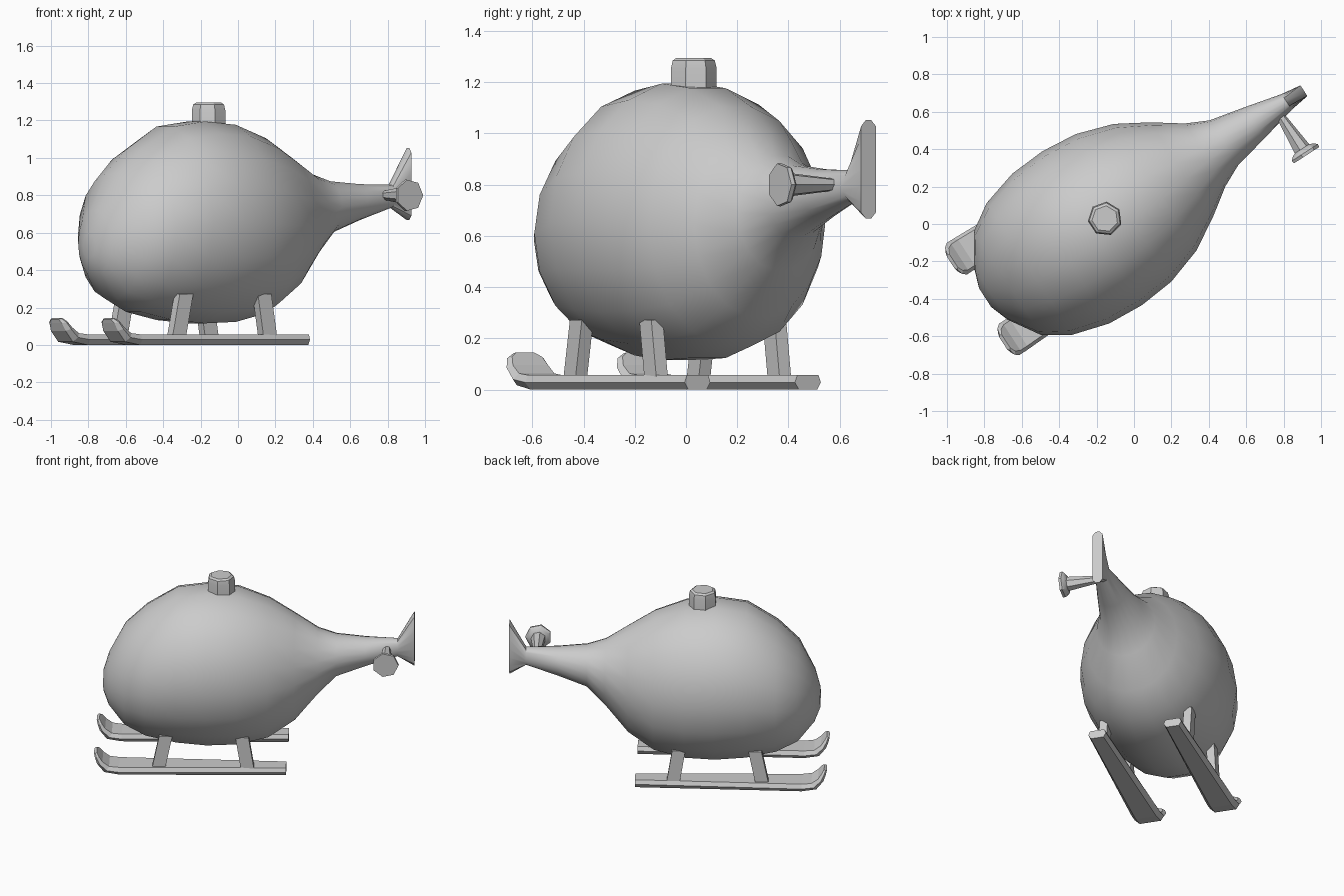
import bpy, bmesh
from math import sin, cos, pi, radians
from mathutils import Matrix, Vector

if "Cube" in bpy.data.objects:
    bpy.data.objects.remove(bpy.data.objects["Cube"])

# Everything is built along a local x axis (nose -x, tail +x), then turned into place
ANGLE = radians(33)
PLACE = Matrix.Rotation(ANGLE, 4, 'Z') @ Matrix.Translation((0, 0.103, 0))


def loft(name, rings, smooth=None):
    """Skin a list of equally long vertex rings and cap both ends."""
    bm = bmesh.new()
    loops = [[bm.verts.new(PLACE @ Vector(p)) for p in r] for r in rings]
    n = len(loops[0])
    for a, b in zip(loops, loops[1:]):
        for i in range(n):
            j = (i + 1) % n
            bm.faces.new((a[i], a[j], b[j], b[i]))
    bm.faces.new(loops[0])
    bm.faces.new(loops[-1])
    bmesh.ops.recalc_face_normals(bm, faces=bm.faces)
    me = bpy.data.meshes.new(name)
    bm.to_mesh(me)
    bm.free()
    ob = bpy.data.objects.new(name, me)
    bpy.context.collection.objects.link(ob)
    if smooth:
        bpy.ops.object.select_all(action='DESELECT')
        ob.select_set(True)
        bpy.context.view_layer.objects.active = ob
        bpy.ops.object.shade_smooth_by_angle(angle=radians(smooth))
    return ob


def lathe(name, origin, axis, profile, sides=7):
    """Turned part: profile holds (distance along axis, radius)."""
    rot = Vector((0, 0, 1)).rotation_difference(Vector(axis)).to_matrix()
    rings = [[Vector(origin) + rot @ Vector((r * cos(2 * pi * i / sides),
                                            r * sin(2 * pi * i / sides), d))
              for i in range(sides)] for d, r in profile]
    return loft(name, rings, 25)


# Fuselage, tail boom and flared tail fin: (x, centre z, half width, half height)
SECTIONS = [(-.882, .53, .06, .07), (-.845, .545, .165, .18), (-.74, .58, .33, .34),
            (-.6, .61, .42, .44), (-.4, .65, .477, .525), (-.2, .655, .49, .548),
            (0, .65, .47, .535), (.2, .637, .405, .475), (.37, .645, .305, .365),
            (.52, .69, .2, .225), (.64, .735, .142, .142), (.83, .763, .1, .098),
            (1.04, .795, .05, .062), (1.15, .86, .034, .195)]
SIDES = 18
rings = []
for x, z, w, h in SECTIONS:
    ring = []
    for i in range(SIDES):
        c, s = cos(2 * pi * i / SIDES), sin(2 * pi * i / SIDES)
        if x > 1.1:   # fin end is a flat-sided slot shape
            c = max(-1, min(1, c * 2.2))
        ring.append((x, w * c, z + h * s))
    rings.append(ring)
loft("fuselage_and_tail", rings, 40)

# Rotor mast cap on top
lathe("rotor_mast", (-.115, .005, 1.12), (0, 0, 1), [(0, .092), (.135, .092), (.165, .085), (.175, .07)])

# Tail rotor: flaring stalk with a small disc
lathe("tail_rotor", (.97, 0, .8), (0, -1, 0),
      [(0, .024), (.06, .026), (.255, .048), (.265, .072), (.28, .087), (.297, .085)])

# Skids with upturned rounded tips: (x, centre z, half width, half thickness, tilt)
PATH = [(.32, .028, .06, .028, 0), (-.77, .028, .097, .028, 0), (-.85, .04, .1, .028, 35),
        (-.895, .085, .1, .02, 60), (-.915, .122, .085, .014, 65), (-.925, .141, .05, .01, 65)]
HEX = [(-1, 0), (-.82, 1), (.82, 1), (1, 0), (.72, -1), (-.72, -1)]
# Struts: (bottom x, top x)
STRUTS = [(-.512, -.465), (.07, .033)]

for side, label in ((-1, "right"), (1, "left")):
    rings = []
    for x, z, w, t, tilt in PATH:
        a = radians(tilt)
        rings.append([(x + t * k * sin(a), side * .257 + w * y, z + t * k * cos(a))
                      for y, k in HEX])
    loft(label + "_skid", rings)
    for (x0, x1), pos in zip(STRUTS, ("front", "rear")):
        rings = [[(x + dx, side * .287 + dy, z) for dx, dy in
                  ((-.043, -.027), (.043, -.027), (.043, .027), (-.043, .027))]
                 for x, z in ((x0, .04), (x1, .272))]
        loft(f"{label}_{pos}_strut", rings)
